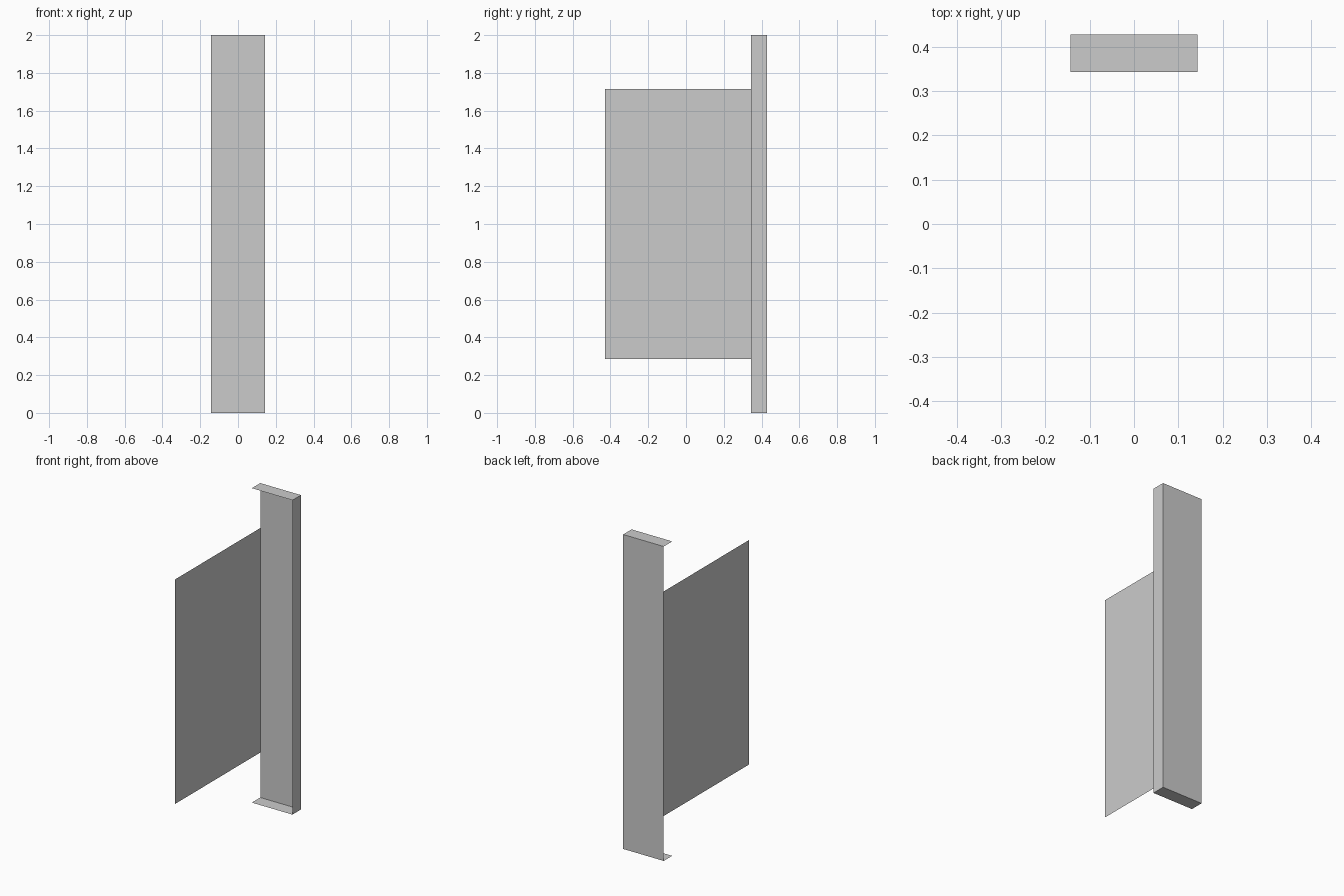
import bpy
import bmesh
from mathutils import Matrix, Vector

cube = bpy.data.objects.get("Cube")
if cube:
    bpy.data.objects.remove(cube, do_unlink=True)

# One plain grey for all sheets
grey = bpy.data.materials.new("light_grey")
grey.use_nodes = True
colour = (0.6, 0.6, 0.6, 1)
grey.diffuse_color = colour
grey.node_tree.nodes["Principled BSDF"].inputs["Base Color"].default_value = colour

HALF_X, BACK_Y, FRONT_Y = 0.143, 0.428, 0.343


def sheet_part(name, low, high, keep):
    """Box from low to high, keeping only the faces whose normal passes keep."""
    low, high = Vector(low), Vector(high)
    size = high - low
    bm = bmesh.new()
    bmesh.ops.create_cube(bm, size=1)
    bm.normal_update()
    unwanted = [f for f in bm.faces if not keep(f.normal)]
    bmesh.ops.delete(bm, geom=unwanted, context='FACES')
    bm.transform(Matrix.Translation((low + high) / 2) @ Matrix.Diagonal((*size, 1)))
    mesh = bpy.data.meshes.new(name)
    bm.to_mesh(mesh)
    bm.free()
    mesh.materials.append(grey)
    obj = bpy.data.objects.new(name, mesh)
    bpy.context.collection.objects.link(obj)
    return obj


# Tall shallow tray: back, one side, top and bottom; open at the front and at -x
sheet_part("upright_tray", (-HALF_X, FRONT_Y, 0), (HALF_X, BACK_Y, 2),
           lambda n: n.y > -0.5 and n.x > -0.5)

# Flat fin running forward from the open side edge of the back sheet
sheet_part("side_fin", (-HALF_X, -BACK_Y, 0.286), (HALF_X, BACK_Y, 1.714),
           lambda n: n.x < -0.5)
